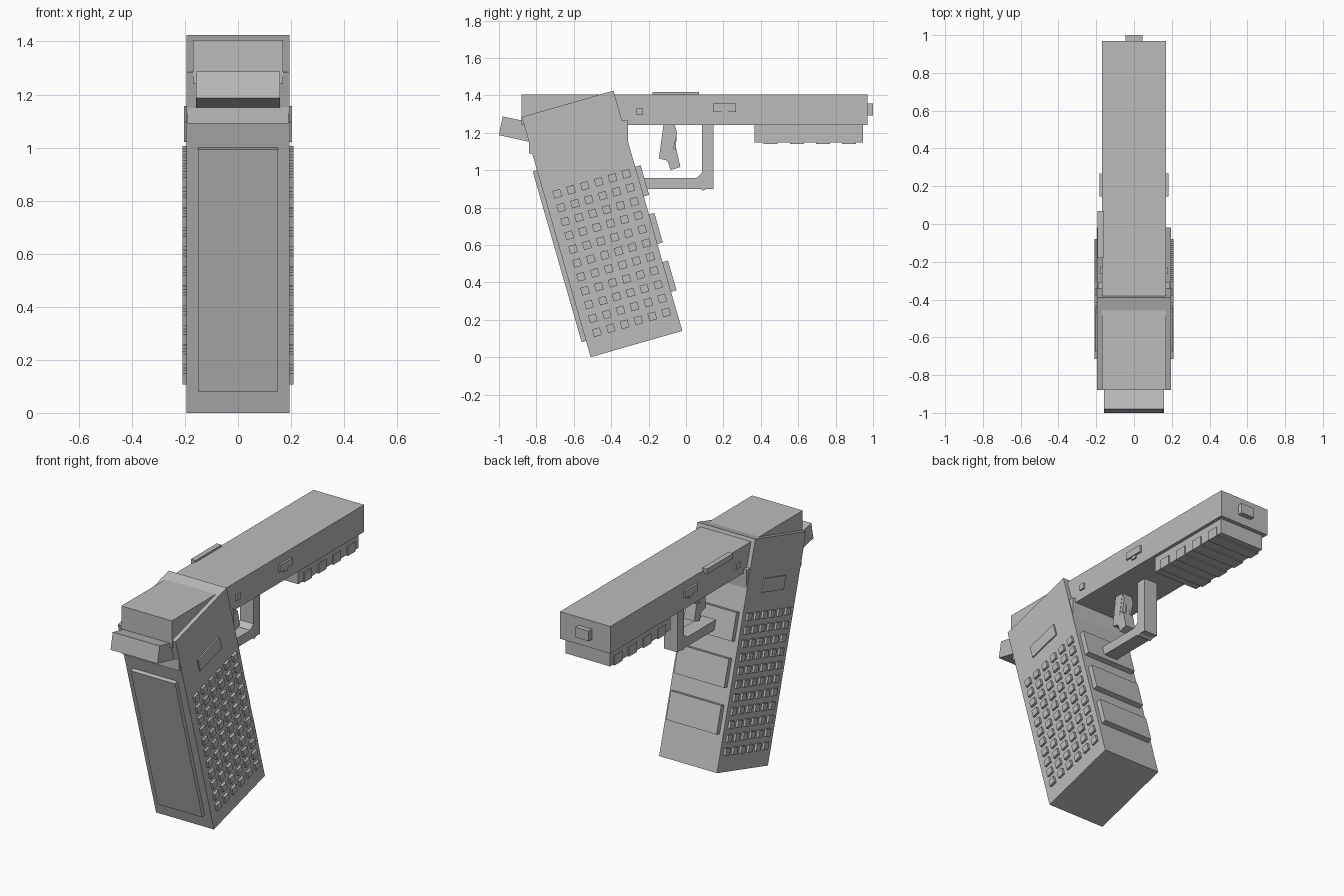
import bpy, bmesh, math

if "Cube" in bpy.data.objects:
    bpy.data.objects.remove(bpy.data.objects["Cube"])

grey = bpy.data.materials.new("neutral_grey")
grey.diffuse_color = (0.5, 0.5, 0.5, 1)
grey.use_nodes = True
grey.node_tree.nodes["Principled BSDF"].inputs["Base Color"].default_value = grey.diffuse_color

A = math.radians(16)          # rake of the grip
CA, SA = math.cos(A), math.sin(A)


def add_prism(bm, x0, x1, pts):
    """Extrude a (y, z) outline from x0 to x1."""
    face = bm.faces.new([bm.verts.new((x0, y, z)) for y, z in pts])
    ext = bmesh.ops.extrude_face_region(bm, geom=[face])
    moved = [v for v in ext["geom"] if isinstance(v, bmesh.types.BMVert)]
    bmesh.ops.translate(bm, verts=moved, vec=(x1 - x0, 0, 0))


def rect(y0, y1, z0, z1):
    return [(y0, z0), (y1, z0), (y1, z1), (y0, z1)]


def raked(u0, u1, v0, v1):
    """Rectangle in grip coordinates: u across the grip, v along it."""
    return [(-0.51 + u * CA - v * SA, u * SA + v * CA) for u, v in rect(u0, u1, v0, v1)]


def part(name, solids):
    """solids: list of (x0, x1, outline) joined in one object."""
    bm = bmesh.new()
    for x0, x1, pts in solids:
        add_prism(bm, x0, x1, pts)
    bmesh.ops.recalc_face_normals(bm, faces=bm.faces)
    me = bpy.data.meshes.new(name)
    bm.to_mesh(me)
    bm.free()
    me.materials.append(grey)
    ob = bpy.data.objects.new(name, me)
    bpy.context.collection.objects.link(ob)


def both_sides(x0, x1, pts):
    return [(x0, x1, pts), (-x1, -x0, pts)]


# slide, muzzle and accessory rail
part("slide", [(-0.17, 0.17, rect(-0.88, 0.97, 1.24, 1.405))])
part("muzzle", [(-0.045, 0.045, rect(0.96, 1.0, 1.293, 1.355))])
part("rail", [(-0.15, 0.15, rect(0.365, 0.945, 1.147, 1.245))])
part("rail_ribs", [(-0.156, 0.156, rect(y, y + 0.075, 1.141, 1.20))
                   for y in (0.415, 0.555, 0.695, 0.835)])

# small controls on the slide
part("takedown_levers", both_sides(0.16, 0.182, rect(0.145, 0.268, 1.312, 1.355))
     + both_sides(0.16, 0.178, rect(0.19, 0.225, 1.293, 1.32)))
part("frame_pins", both_sides(0.16, 0.18, rect(-0.265, -0.23, 1.295, 1.33)))
part("slide_stop", [(-0.192, -0.16, rect(-0.18, 0.07, 1.385, 1.417))])

# raked grip, upper frame block and tail
part("grip", [(-0.195, 0.195, raked(0, 0.51, 0, 1.336))])
part("frame_block", [(-0.19, 0.19, rect(-0.84, -0.31, 1.09, 1.265))])
part("tail", [(-0.158, 0.158, [(-0.98, 1.287), (-1.0, 1.187), (-0.80, 1.143), (-0.78, 1.245)])])
part("back_strap", [(-0.15, 0.15, raked(-0.024, 0.02, 0.09, 1.04))])
part("finger_rests", [(-0.17, 0.17, raked(0.49, 0.54, v, v + 0.165))
                      for v in (0.217, 0.483, 0.748)])
part("side_plates", both_sides(0.185, 0.203, raked(0.145, 0.36, 1.02, 1.10)))

# grid of grip studs on both sides
studs = []
for row in range(11):
    for col in range(6):
        u, v = 0.069 + 0.077 * col, 0.119 + 0.077 * row
        studs += both_sides(0.19, 0.209, raked(u - 0.021, u + 0.021, v - 0.021, v + 0.021))
part("grip_studs", studs)

# trigger guard and trigger
part("trigger_guard", [(-0.045, 0.045, [
    (0.085, 1.245), (0.148, 1.245), (0.148, 0.90), (0.11, 0.90), (0.093, 0.89),
    (0.075, 0.90), (-0.26, 0.90), (-0.26, 0.957), (0.055, 0.957), (0.085, 0.985)])])
part("trigger", [
    (-0.035, 0.035, [(-0.12, 1.245), (-0.06, 1.245), (-0.095, 1.05), (-0.145, 1.062)]),
    (-0.035, 0.035, [(-0.115, 1.10), (-0.052, 1.115), (-0.03, 1.017), (-0.083, 1.0)]),
    (-0.033, 0.033, [(-0.10, 1.24), (-0.06, 1.24), (-0.047, 1.20), (-0.075, 1.08), (-0.12, 1.08)]),
    (-0.012, 0.012, [(-0.08, 1.20), (-0.05, 1.20), (-0.055, 1.09), (-0.09, 1.09)])])
